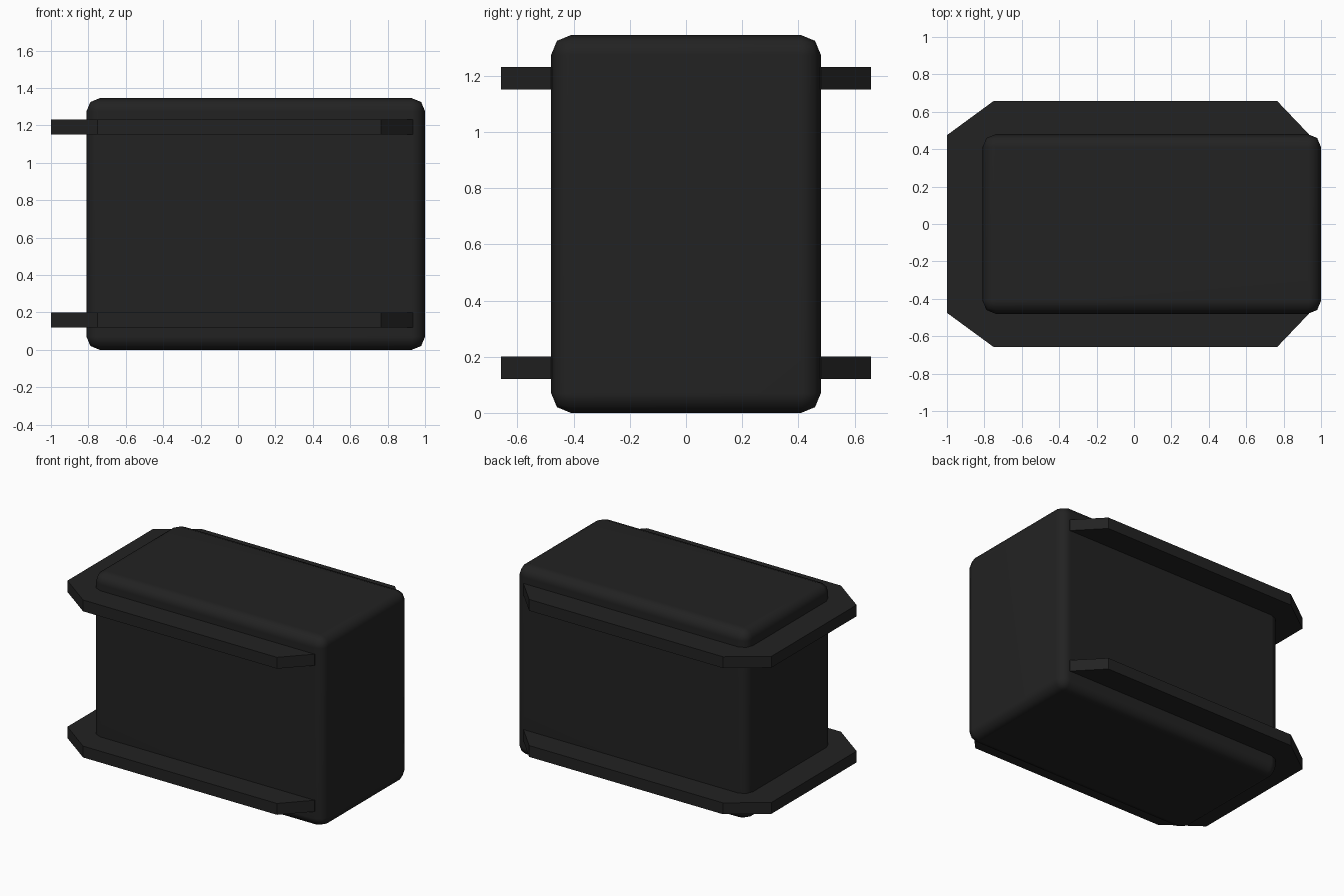
import bpy, bmesh

if "Cube" in bpy.data.objects:
    bpy.data.objects.remove(bpy.data.objects["Cube"])

mat = bpy.data.materials.new("dark_plastic")
mat.diffuse_color = (0.016, 0.016, 0.016, 1)
mat.use_nodes = True
mat.node_tree.nodes["Principled BSDF"].inputs["Base Color"].default_value = mat.diffuse_color


def finish(bm, name):
    bmesh.ops.recalc_face_normals(bm, faces=bm.faces)
    me = bpy.data.meshes.new(name)
    bm.to_mesh(me)
    bm.free()
    ob = bpy.data.objects.new(name, me)
    bpy.context.collection.objects.link(ob)
    me.materials.append(mat)
    return ob


# Rounded main case
bm = bmesh.new()
bmesh.ops.create_cube(bm, size=1)
for v in bm.verts:
    v.co.x = v.co.x * 1.81 + 0.095
    v.co.y *= 0.96
    v.co.z = (v.co.z + 0.5) * 1.345
bmesh.ops.bevel(bm, geom=bm.edges[:], offset=0.07, segments=2,
                profile=0.5, affect='EDGES')
for f in bm.faces:
    f.smooth = True
body = finish(bm, "case_body")
mod = body.modifiers.new("weighted_normals", 'WEIGHTED_NORMAL')
mod.keep_sharp = True

# Chamfered flange plates, lower and upper
half = [(-1.0, 0.475), (-0.75, 0.658), (0.765, 0.658), (0.935, 0.48)]
outline = half + [(x, -y) for x, y in reversed(half)]
for name, z in (("lower_flange", 0.12), ("upper_flange", 1.152)):
    bm = bmesh.new()
    face = bm.faces.new([bm.verts.new((x, y, z)) for x, y in outline])
    ext = bmesh.ops.extrude_face_region(bm, geom=[face])
    for v in ext["geom"]:
        if isinstance(v, bmesh.types.BMVert):
            v.co.z += 0.08
    finish(bm, name)
